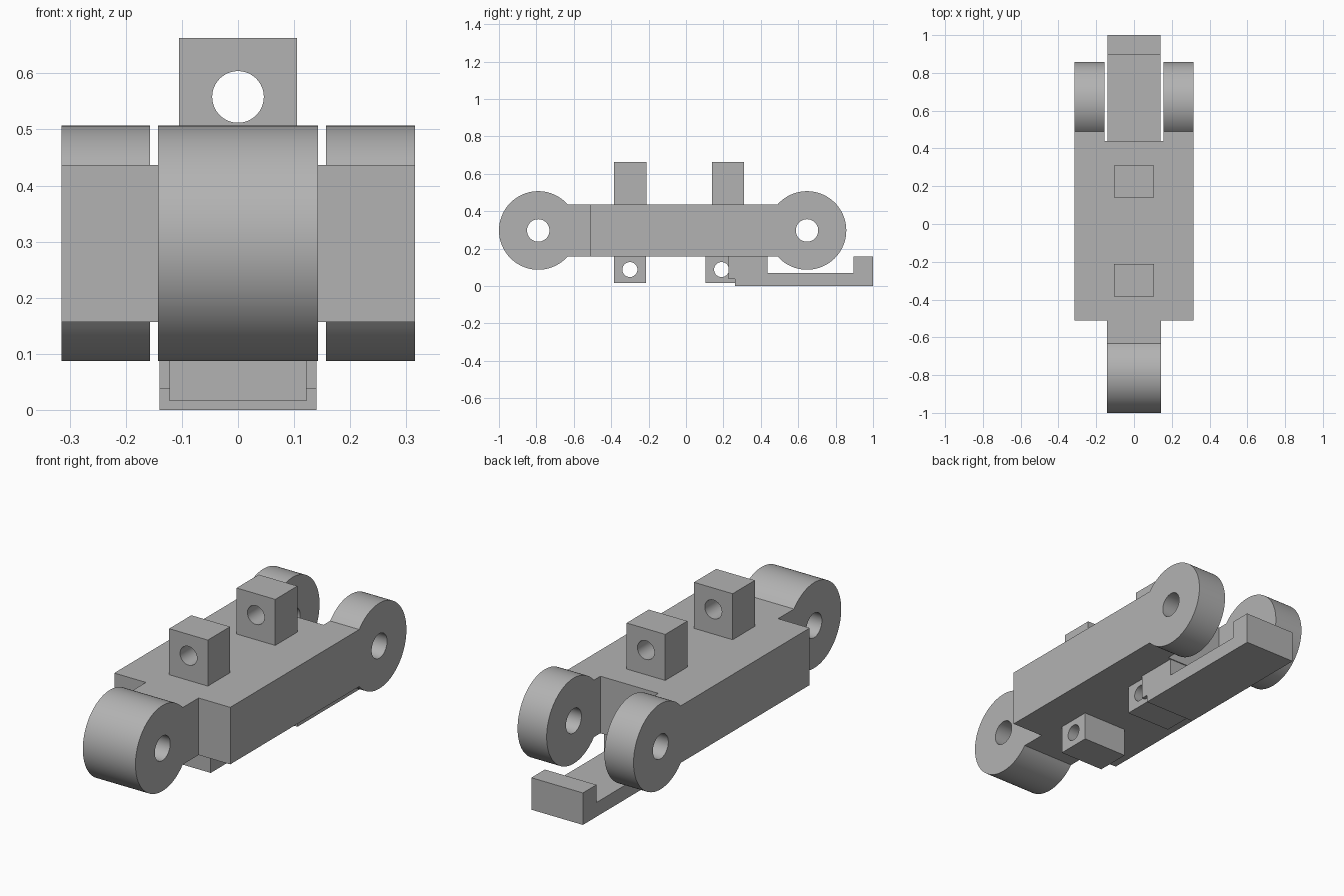
import bpy, bmesh, math
from mathutils import Vector

cube = bpy.data.objects.get("Cube")
if cube:
    bpy.data.objects.remove(cube, do_unlink=True)

grey = bpy.data.materials.new("plain grey")
grey.use_nodes = True
COLOUR = (0.45, 0.45, 0.45, 1)
grey.diffuse_color = COLOUR
grey.node_tree.nodes["Principled BSDF"].inputs["Base Color"].default_value = COLOUR

HALF_W, TONGUE_W, SLOT_W, CLIP_W = 0.315, 0.143, 0.157, 0.14
LOW, HIGH = 0.157, 0.437            # underside and top of the link
HUB_Z, HUB_R, PIN_R = 0.297, 0.21, 0.06
FRONT_HUB, REAR_HUB = -0.79, 0.647
SHOULDER, SLOT_Y = -0.51, 0.44


def prism(name, points, depth):
    """Extrude a convex or concave outline along a vector."""
    bm = bmesh.new()
    face = bm.faces.new([bm.verts.new(p) for p in points])
    moved = bmesh.ops.extrude_face_region(bm, geom=[face])["geom"]
    bmesh.ops.translate(bm, vec=depth,
                        verts=[v for v in moved if isinstance(v, bmesh.types.BMVert)])
    bmesh.ops.recalc_face_normals(bm, faces=bm.faces)
    mesh = bpy.data.meshes.new(name)
    bm.to_mesh(mesh)
    bm.free()
    mesh.materials.append(grey)
    obj = bpy.data.objects.new(name, mesh)
    bpy.context.collection.objects.link(obj)
    return obj


def side_prism(name, outline, x0, x1):
    return prism(name, [(x0, y, z) for y, z in outline], Vector((x1 - x0, 0, 0)))


def box(name, x0, x1, y0, y1, z0, z1):
    return side_prism(name, [(y0, z0), (y1, z0), (y1, z1), (y0, z1)], x0, x1)


def cylinder(centre, radius, axis, length):
    """Temporary cutter centred on a point, running along x or y."""
    pts = []
    for i in range(64):
        a = math.tau * i / 64
        c, s = radius * math.cos(a), radius * math.sin(a)
        off = Vector((0, c, s)) if axis == "x" else Vector((c, 0, s))
        pts.append(Vector(centre) + off)
    d = Vector((length, 0, 0)) if axis == "x" else Vector((0, length, 0))
    return prism("cutter", [p - d / 2 for p in pts], d)


def cut(obj, cutter):
    cutter.hide_render = True
    mod = obj.modifiers.new("cut", "BOOLEAN")
    mod.operation, mod.solver, mod.object = "DIFFERENCE", "EXACT", cutter
    bpy.context.view_layer.objects.active = obj
    bpy.ops.object.modifier_apply(modifier=mod.name)
    bpy.data.objects.remove(cutter, do_unlink=True)


def keyhole(hub_y, end_y):
    """Straight bar ending in a round hub, seen from the side."""
    sign = 1 if hub_y > end_y else -1
    a0 = math.asin((HIGH - HUB_Z) / HUB_R)
    start, sweep, n = math.pi - a0, 2 * (math.pi - a0), 72
    outline = [(end_y, LOW), (end_y, HIGH)]
    for i in range(n + 1):
        a = start - sweep * i / n
        outline.append((hub_y + sign * HUB_R * math.cos(a), HUB_Z + HUB_R * math.sin(a)))
    return outline


# Main link with its rear fork
body = side_prism("link_body", keyhole(REAR_HUB, SHOULDER), -HALF_W, HALF_W)
cut(body, box("cutter", -SLOT_W, SLOT_W, SLOT_Y, 1, 0, 1))
cut(body, cylinder((0, REAR_HUB, HUB_Z), PIN_R, "x", 1))

# Front tongue with its hub
tongue = side_prism("front_tongue", keyhole(FRONT_HUB, SHOULDER), -TONGUE_W, TONGUE_W)
cut(tongue, cylinder((0, FRONT_HUB, HUB_Z), PIN_R, "x", 1))
parts = [body, tongue]

# Upper lugs, bored front to back
for name, y in (("front_upper_lug", -0.298), ("rear_upper_lug", 0.225)):
    lug = box(name, -0.105, 0.105, y - 0.086, y + 0.086, HIGH, 0.663)
    cut(lug, cylinder((0, y, 0.558), 0.046, "y", 1))
    parts.append(lug)

# Lower lugs, bored side to side
for name, y in (("front_lower_lug", -0.3), ("rear_lower_lug", 0.19)):
    lug = box(name, -0.122, 0.122, y - 0.086, y + 0.086, 0.016, LOW)
    cut(lug, cylinder((0, y, 0.088), 0.04, "x", 1))
    parts.append(lug)

# Hooked latch under the rear
latch = [(0.226, LOW), (0.226, 0.037), (0.262, 0.037), (0.262, 0), (1, 0),
         (1, LOW), (0.895, LOW), (0.895, 0.07), (0.435, 0.07), (0.435, LOW)]
parts.append(side_prism("rear_latch", latch, -CLIP_W, CLIP_W))

# Smooth the round surfaces and keep the corners crisp
bpy.ops.object.select_all(action="DESELECT")
for obj in parts:
    obj.select_set(True)
bpy.context.view_layer.objects.active = body
bpy.ops.object.shade_smooth_by_angle(angle=math.radians(30))
